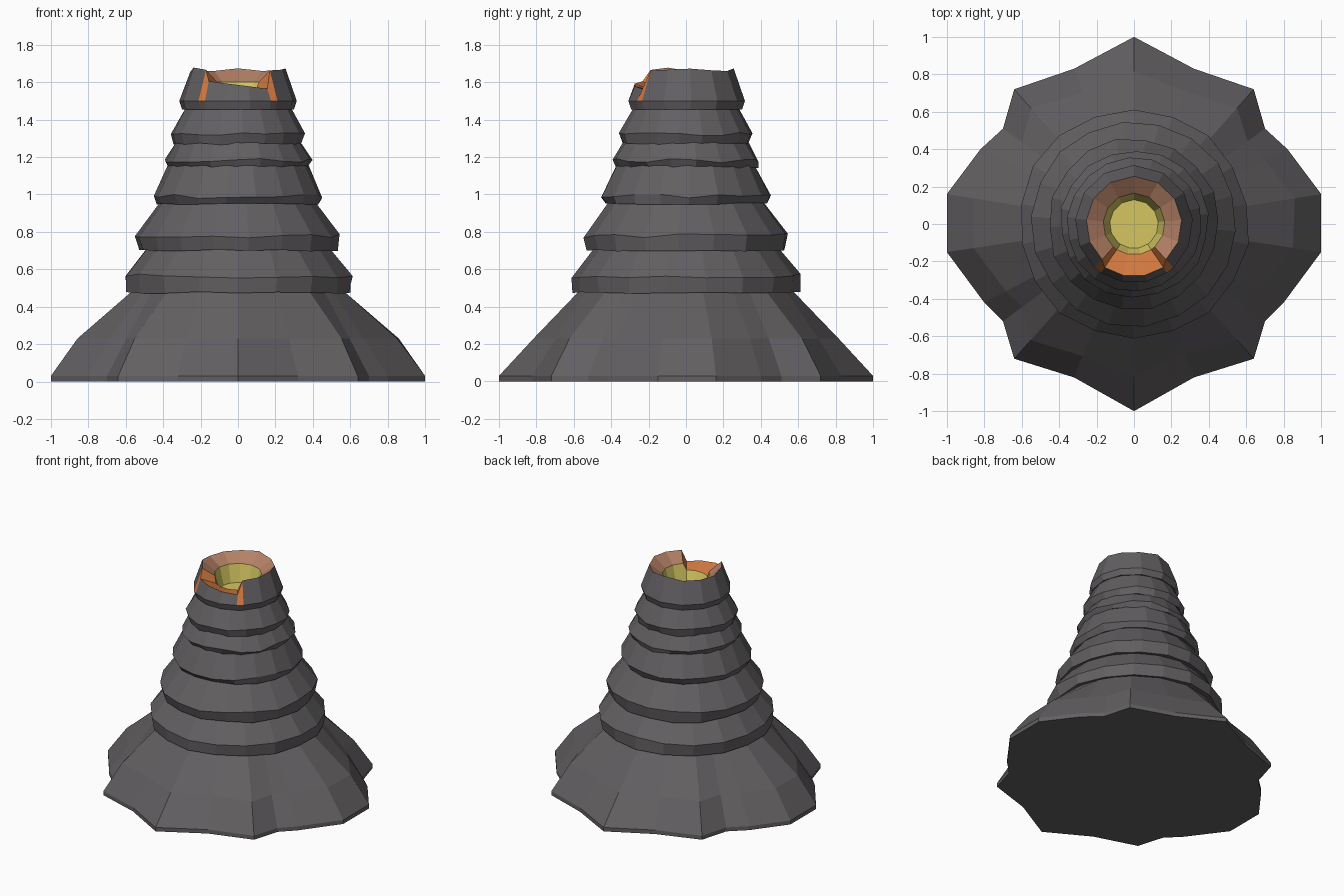
import bpy, bmesh, math, random

if "Cube" in bpy.data.objects:
    bpy.data.objects.remove(bpy.data.objects["Cube"])

random.seed(4)


def material(name, rgb):
    m = bpy.data.materials.new(name)
    m.diffuse_color = (*rgb, 1)
    m.use_nodes = True
    m.node_tree.nodes["Principled BSDF"].inputs["Base Color"].default_value = m.diffuse_color
    return m


ROCK = material("dark rock", (0.125, 0.116, 0.123))
TAN = material("baked rim", (0.46, 0.22, 0.135))
ORANGE = material("hot orange", (0.68, 0.20, 0.055))
YELLOW = material("lava yellow", (0.66, 0.56, 0.12))


def polar(a, r, z):
    # angle 0 faces the front (-y)
    return (r * math.sin(a), -r * math.cos(a), z)


def loft(name, rings, mats, rule=None, cap_start=False, cap_end=False):
    bm = bmesh.new()
    rows = [[bm.verts.new(p) for p in ring] for ring in rings]
    n = len(rows[0])
    for k in range(len(rows) - 1):
        for i in range(n):
            j = (i + 1) % n
            f = bm.faces.new((rows[k][i], rows[k][j], rows[k + 1][j], rows[k + 1][i]))
            if rule:
                f.material_index = rule(k, i)
    if cap_start:
        bm.faces.new(rows[0][::-1])
    if cap_end:
        f = bm.faces.new(rows[-1])
        if rule:
            f.material_index = rule(len(rows) - 1, 0)
    me = bpy.data.meshes.new(name)
    bm.to_mesh(me)
    bm.free()
    for m in mats:
        me.materials.append(m)
    ob = bpy.data.objects.new(name, me)
    bpy.context.collection.objects.link(ob)
    return ob


# Flared foot: star-like outline with rocky lumps, mirrored left/right
half = [(0, -1), (0.32, -0.82), (0.64, -0.72), (0.70, -0.52), (0.80, -0.42),
        (1, -0.15), (1, 0.16), (0.82, 0.40), (0.70, 0.51), (0.64, 0.72),
        (0.32, 0.83), (0, 1)]
outline = half + [(-x, y) for x, y in half[-2:0:-1]]
foot = [[], [], [], []]
for x, y in outline:
    a, r = math.atan2(x, -y), math.hypot(x, y)
    lump = 0.035 if abs(x) in (0.64, 1) else 0
    mid = r * 0.55 + 0.60 * 0.45 + lump + random.uniform(-0.01, 0.01)
    foot[0].append((x, y, 0.0))
    foot[1].append((x, y, 0.03))
    foot[2].append(polar(a, mid, 0.23))
    foot[3].append(polar(a, 0.57, 0.485))
loft("volcano_foot", foot, [ROCK], cap_start=True)

# Stacked rock tiers: (bottom z, bottom r, belly z, belly r, top z, top r, inner r)
tiers = [(0.475, 0.605, 0.565, 0.615, 0.71, 0.495, 0.54),
         (0.70, 0.53, 0.78, 0.548, 0.96, 0.415, 0.47),
         (0.95, 0.435, 0.99, 0.456, 1.155, 0.375, 0.39),
         (1.145, 0.38, 1.18, 0.395, 1.28, 0.335, 0.35),
         (1.27, 0.34, 1.325, 0.36, 1.46, 0.285, 0.31)]
SIDES = 18
for t, (z0, r0, z1, r1, z2, r2, ri) in enumerate(tiers):
    rings = []
    for r, z, jr, jz in ((ri, z0 + 0.01, 0, 0), (r0, z0, 0.008, 0.005),
                         (r1, z1, 0.008, 0.012), (r2, z2, 0.004, 0.0)):
        rings.append([polar(2 * math.pi * (i + 0.3 * t) / SIDES,
                            r + random.uniform(-jr, jr),
                            z + random.uniform(-jz, jz)) for i in range(SIDES)])
    loft("rock_tier_%d" % (t + 1), rings, [ROCK])

# Crater tier: notch at the front, glowing drips on both sides of it
degs = [-42, -34, -12, 12, 34, 42, 68, 95, 122, 150, 180, 210, 238, 265, 292]
angles = [math.radians(d) for d in degs]
N = len(degs)


def front(i):
    return abs(degs[i]) <= 34


profile = [(0.27, 1.465), (0.30, 1.455), (0.315, 1.50), (0.255, 1.67),
           (0.165, 1.60), (0.13, 1.47)]
rings = []
for k, (r, z) in enumerate(profile):
    ring = []
    for i, a in enumerate(angles):
        rr, zz = r, z
        if k == 3:
            if front(i):
                rr, zz = 0.28, 1.585 - 0.0006 * degs[i]
            else:
                zz += random.uniform(-0.012, 0.008)
        elif k == 4 and front(i):
            zz = 1.55
        ring.append(polar(a, rr, zz))
    rings.append(ring)


def crater_rule(k, i):
    if k >= 4:
        return 3                              # lava wall and pool
    if k == 3:
        return 2 if i < 5 else 1              # rim, hot at the notch
    return 2 if i in (0, 4) and k == 2 else 0  # drips on the outside


loft("crater", rings, [ROCK, TAN, ORANGE, YELLOW], crater_rule, cap_end=True)
